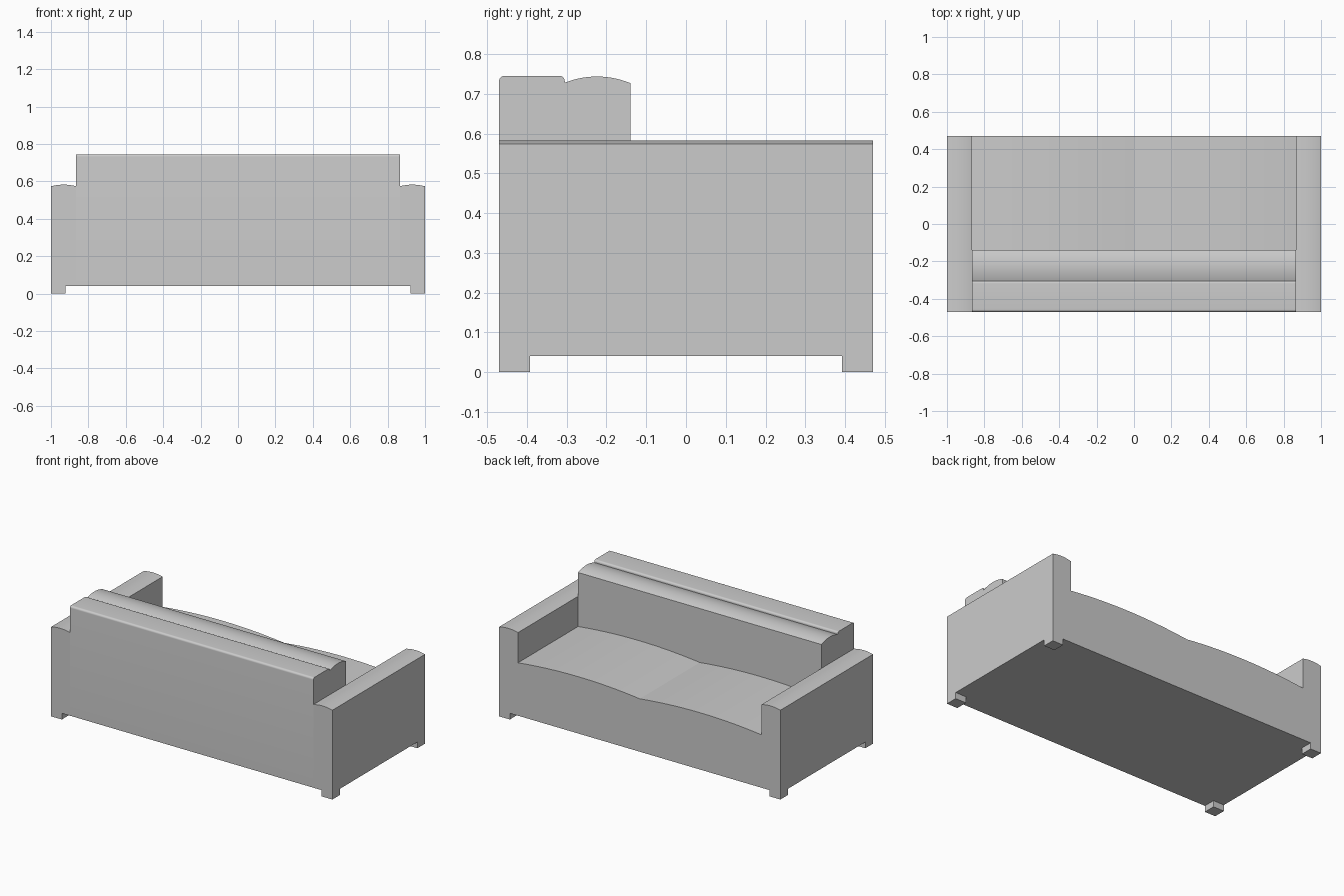
import bpy, bmesh, math
from mathutils import Vector

if "Cube" in bpy.data.objects:
    bpy.data.objects.remove(bpy.data.objects["Cube"], do_unlink=True)

GREY = (0.6, 0.6, 0.6, 1.0)
fabric = bpy.data.materials.new("grey fabric")
fabric.use_nodes = True
fabric.diffuse_color = GREY
fabric.node_tree.nodes["Principled BSDF"].inputs["Base Color"].default_value = GREY

# Main measurements
HALF_X, HALF_Y = 1.0, 0.47
ARM_X = 0.865                    # inner side of the arms
SEAT_Y = -0.14                   # where the seat meets the backrest
SPLIT_Y = -0.305                 # groove between back frame and back cushion
BASE_Z, SEAT_Z = 0.04, 0.38
LEG = 0.077


def dome(u0, u1, z0, z1, rise, steps=14):
    """Shallow arched line from (u0, z0) to (u1, z1)."""
    return [(u0 + (u1 - u0) * t, z0 + (z1 - z0) * t + 4 * rise * t * (1 - t))
            for t in (i / steps for i in range(steps + 1))]


def corner(cu, cz, r, start, end, steps=8):
    """Rounded corner around (cu, cz), angles in degrees."""
    angles = [math.radians(start + (end - start) * i / steps) for i in range(steps + 1)]
    return [(cu + r * math.cos(a), cz + r * math.sin(a)) for a in angles]


def extrude(name, profile, axis, lo, hi):
    """Extrude a (u, z) profile along x or y between lo and hi."""
    bm = bmesh.new()
    point = (lambda u, z: (lo, u, z)) if axis == "x" else (lambda u, z: (u, lo, z))
    face = bm.faces.new([bm.verts.new(point(u, z)) for u, z in profile])
    res = bmesh.ops.extrude_face_region(bm, geom=[face], use_keep_orig=True)
    step = Vector((hi - lo, 0, 0)) if axis == "x" else Vector((0, hi - lo, 0))
    bmesh.ops.translate(bm, vec=step,
                        verts=[g for g in res["geom"] if isinstance(g, bmesh.types.BMVert)])
    bmesh.ops.recalc_face_normals(bm, faces=bm.faces[:])
    mesh = bpy.data.meshes.new(name)
    bm.to_mesh(mesh)
    bm.free()
    mesh.materials.append(fabric)
    obj = bpy.data.objects.new(name, mesh)
    bpy.context.collection.objects.link(obj)
    bpy.ops.object.select_all(action="DESELECT")
    obj.select_set(True)
    bpy.context.view_layer.objects.active = obj
    bpy.ops.object.shade_smooth_by_angle(angle=math.radians(16))
    return obj


for side, s in (("left", 1), ("right", -1)):
    # Arm with a gently domed top
    arm = dome(s * HALF_X, s * ARM_X, 0.574, 0.574, 0.009)
    arm += [(s * ARM_X, BASE_Z), (s * HALF_X, BASE_Z)]
    extrude(side + "_arm", arm, "y", -HALF_Y, HALF_Y)

    # Seat half with a slightly puffed top
    seat = dome(s * ARM_X, 0, SEAT_Z, SEAT_Z, 0.025)
    seat += [(0, BASE_Z), (s * ARM_X, BASE_Z)]
    extrude(side + "_seat", seat, "y", SEAT_Y, HALF_Y)

    # Square corner feet
    for end, e in (("front", -1), ("back", 1)):
        x0, x1 = s * (HALF_X - LEG), s * HALF_X
        foot = [(x0, 0), (x1, 0), (x1, BASE_Z), (x0, BASE_Z)]
        extrude(f"{end}_{side}_foot", foot, "y", e * (HALF_Y - LEG), e * HALF_Y)

# Back frame with rounded top edges
R = 0.013
frame = [(SPLIT_Y, BASE_Z)]
frame += corner(SPLIT_Y - R, 0.745 - R, R, 0, 90)
frame += corner(-HALF_Y + R, 0.745 - R, R, 90, 180)
frame += [(-HALF_Y, BASE_Z)]
extrude("back_frame", frame, "x", -ARM_X, ARM_X)

# Back cushion with an arched top
cushion = dome(SPLIT_Y, SEAT_Y, 0.728, 0.727, 0.016)
cushion += [(SEAT_Y, BASE_Z), (SPLIT_Y, BASE_Z)]
extrude("back_cushion", cushion, "x", -ARM_X, ARM_X)
